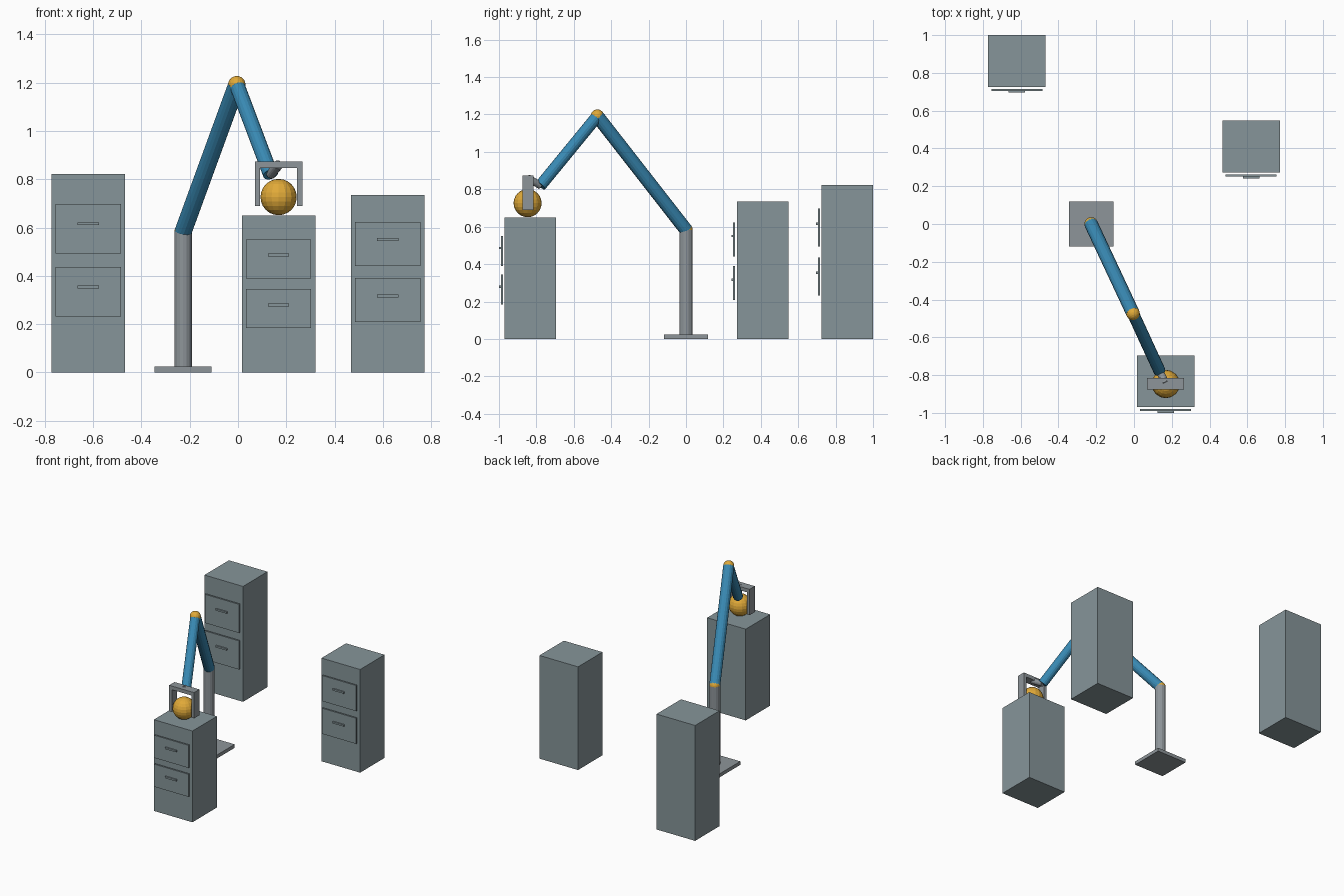
import bpy
from mathutils import Vector

if "Cube" in bpy.data.objects:
    bpy.data.objects.remove(bpy.data.objects["Cube"])


def material(name, rgb):
    m = bpy.data.materials.new(name)
    m.diffuse_color = (*rgb, 1)
    m.use_nodes = True
    m.node_tree.nodes["Principled BSDF"].inputs["Base Color"].default_value = m.diffuse_color
    return m


CABINET = material("cabinet grey", (0.24, 0.30, 0.32))
METAL = material("metal grey", (0.27, 0.30, 0.32))
BLUE = material("arm blue", (0.04, 0.25, 0.45))
ORANGE = material("orange", (0.75, 0.40, 0.04))


def finish(name, mat):
    ob = bpy.context.object
    ob.name = name
    ob.data.materials.append(mat)
    return ob


def box(name, lo, hi, mat):
    lo, hi = Vector(lo), Vector(hi)
    bpy.ops.mesh.primitive_cube_add(size=1, location=(lo + hi) / 2)
    bpy.context.object.scale = hi - lo
    return finish(name, mat)


def rod(name, a, b, r, mat):
    a, b = Vector(a), Vector(b)
    d = b - a
    bpy.ops.mesh.primitive_cylinder_add(vertices=16, radius=r, depth=d.length,
                                        location=(a + b) / 2)
    bpy.context.object.rotation_euler = d.to_track_quat('Z', 'Y').to_euler()
    return finish(name, mat)


def ball(name, c, r, mat):
    bpy.ops.mesh.primitive_uv_sphere_add(segments=16, ring_count=12, radius=r, location=c)
    return finish(name, mat)


def cabinet(label, x, front, h):
    box(label + "_cabinet", (x - 0.152, front, 0), (x + 0.152, front + 0.275, h), CABINET)
    # drawer fronts float just ahead of the body, each with a bar handle
    for row, bottom, grip in (("upper", 0.6, 0.749), ("lower", 0.283, 0.43)):
        box(f"{label}_{row}_drawer", (x - 0.135, front - 0.02, bottom * h),
            (x + 0.135, front - 0.009, (bottom + 0.248) * h), CABINET)
        box(f"{label}_{row}_handle", (x - 0.044, front - 0.03, grip * h - 0.006),
            (x + 0.044, front - 0.018, grip * h + 0.006), CABINET)


cabinet("left", -0.62, 0.725, 0.822)
cabinet("right", 0.62, 0.272, 0.735)
cabinet("middle", 0.168, -0.97, 0.65)

# Robot arm
shoulder = (-0.227, 0, 0.583)
elbow = (-0.005, -0.474, 1.191)
wrist = (0.135, -0.778, 0.82)
palm = (0.168, -0.845, 0.86)
box("base_plate", (-0.345, -0.118, 0), (-0.109, 0.118, 0.025), METAL)
rod("column", (-0.227, 0, 0.025), shoulder, 0.036, METAL)
ball("shoulder_joint", shoulder, 0.036, ORANGE)
rod("upper_arm", shoulder, elbow, 0.036, BLUE)
ball("elbow_joint", elbow, 0.036, ORANGE)
rod("forearm", elbow, wrist, 0.032, BLUE)
rod("wrist_link", wrist, palm, 0.02, METAL)

# Gripper holding the ball
box("gripper_bar", (0.07, -0.875, 0.847), (0.266, -0.815, 0.873), METAL)
for side, x in (("left", 0.07), ("right", 0.245)):
    box(side + "_finger", (x, -0.875, 0.689), (x + 0.021, -0.815, 0.847), METAL)
ball("held_ball", (0.168, -0.847, 0.726), 0.075, ORANGE)
